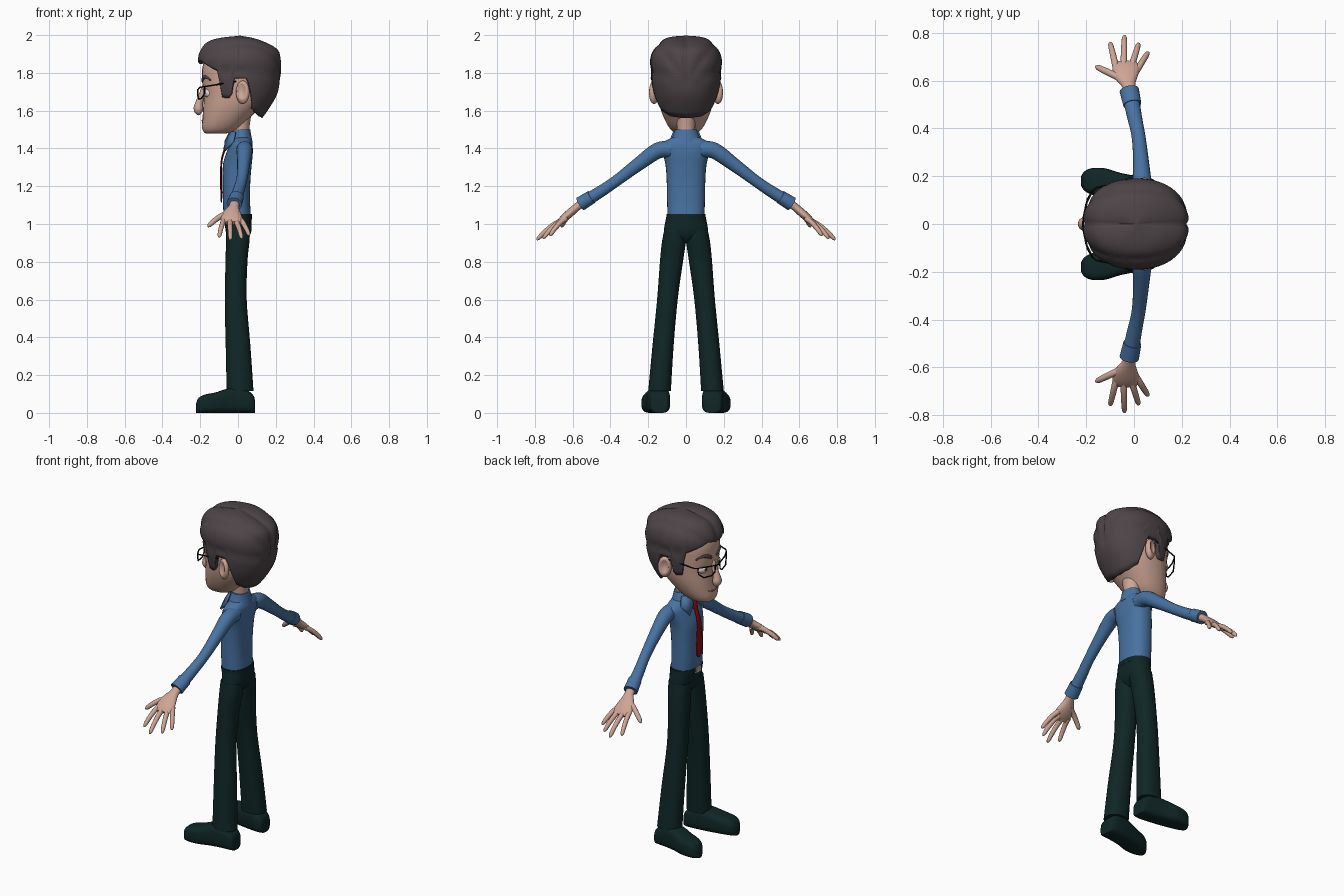
import bpy, bmesh, math
from mathutils import Vector, Matrix

if "Cube" in bpy.data.objects:
    bpy.data.objects.remove(bpy.data.objects["Cube"])


def material(name, r, g, b):
    m = bpy.data.materials.new(name)
    m.use_nodes = True
    m.diffuse_color = (r, g, b, 1)
    bsdf = next(n for n in m.node_tree.nodes if n.type == 'BSDF_PRINCIPLED')
    bsdf.inputs["Base Color"].default_value = (r, g, b, 1)
    bsdf.inputs["Roughness"].default_value = 0.8
    return m


HAIR = material("dark_brown_hair", .075, .058, .064)
SKIN = material("skin", .62, .38, .30)
SHIRT = material("blue_shirt", .065, .17, .36)
CLOTH = material("dark_green_cloth", .005, .019, .019)
RED = material("red_tie", .25, .004, .006)
BLACK = material("black", .004, .004, .004)
WHITE = material("eye_white", .75, .75, .72)
IRIS = material("green_iris", .08, .14, .06)
METAL = material("buckle_metal", .5, .42, .36)
LIP = material("lip", .35, .15, .12)


def finish(obj, mats, mirror):
    bpy.context.scene.collection.objects.link(obj)
    for m in mats:
        obj.data.materials.append(m)
    if mirror:
        mod = obj.modifiers.new("Mirror", 'MIRROR')
        mod.use_axis = (False, True, False)
        mod.use_mirror_merge = False
    return obj


def from_bmesh(name, bm, mats, mirror=False, angle=45):
    bmesh.ops.recalc_face_normals(bm, faces=bm.faces)
    me = bpy.data.meshes.new(name)
    bm.to_mesh(me)
    bm.free()
    me.shade_smooth()
    me.set_sharp_from_angle(angle=math.radians(angle))
    return finish(bpy.data.objects.new(name, me), mats, mirror)


def smooth(rows, k=4):
    """Catmull-Rom interpolation of a list of number rows."""
    out = []
    for i in range(len(rows) - 1):
        a, b, c, d = (rows[max(0, min(len(rows) - 1, i + j))] for j in (-1, 0, 1, 2))
        for s in range(k):
            t = s / k
            out.append([q + .5 * t * (r - p + t * (2*p - 5*q + 4*r - e + t * (3*(q - r) + e - p)))
                        for p, q, r, e in zip(a, b, c, d)])
    return out + [list(rows[-1])]


def loft(name, rings, mat, mirror=False, n=24, power=1.0):
    """Skin rings of (centre, axis u, axis v) into a capped solid."""
    bm = bmesh.new()
    bend = lambda v: math.copysign(abs(v) ** power, v)
    loops = []
    for c, u, v in rings:
        loops.append([bm.verts.new(c + u * bend(math.cos(a)) + v * bend(math.sin(a)))
                      for a in (2 * math.pi * i / n for i in range(n))])
    for lo, hi in zip(loops, loops[1:]):
        for i in range(n):
            j = (i + 1) % n
            bm.faces.new((lo[i], lo[j], hi[j], hi[i]))
    bm.faces.new(loops[0])
    bm.faces.new(loops[-1])
    return from_bmesh(name, bm, [mat], mirror)


def stack(name, rows, mat, mirror=False, power=1.0, k=4):
    """Upright loft from rows of (z, x0, x1, y0, y1)."""
    rings = [(Vector(((a + b) / 2, (c + d) / 2, z)), Vector(((b - a) / 2, 0, 0)),
              Vector((0, (d - c) / 2, 0))) for z, a, b, c, d in smooth(rows, k)]
    return loft(name, rings, mat, mirror, 32, power)


def centred(rows):
    return [(z, a, b, -w, w) for z, a, b, w in rows]


def tube(name, rows, mat, mirror=False, ref=(1, 0, 0), n=16, k=4):
    """Loft along a path from rows of (x, y, z, ru, rv); ru lies along ref."""
    pts = smooth(rows, k)
    rings = []
    for i, p in enumerate(pts):
        d = (Vector(pts[min(i + 1, len(pts) - 1)][:3]) - Vector(pts[max(i - 1, 0)][:3])).normalized()
        u = Vector(ref)
        u = (u - d * u.dot(d)).normalized()
        rings.append((Vector(p[:3]), u * p[3], d.cross(u) * p[4]))
    return loft(name, rings, mat, mirror, n)


def wire(name, lines, radius, mat, mirror):
    cu = bpy.data.curves.new(name, 'CURVE')
    cu.dimensions = '3D'
    cu.bevel_depth = radius
    cu.bevel_resolution = 2
    for pts, cyclic in lines:
        sp = cu.splines.new('POLY')
        sp.points.add(len(pts) - 1)
        sp.use_cyclic_u = cyclic
        for q, p in zip(sp.points, pts):
            q.co = (*p, 1)
    return finish(bpy.data.objects.new(name, cu), [mat], mirror)


def ball(centre, radii, segs=32):
    bm = bmesh.new()
    m = Matrix.Translation(centre) @ Matrix.Diagonal((*radii, 1)) @ Matrix.Rotation(math.pi / 2, 4, 'Y')
    bmesh.ops.create_uvsphere(bm, u_segments=segs, v_segments=segs // 2, radius=1, matrix=m)
    return bm


# Trousers, belt and shoes
stack("trouser_legs", [(.115, -.06, .082, .08, .2), (.35, -.065, .066, .066, .178), (.6, -.07, .046, .044, .153),
                       (.8, -.066, .05, .016, .138), (.9, -.064, .06, .001, .128), (.97, -.064, .064, -.01, .115)],
      CLOTH, True, .9)
stack("trouser_hips", centred([(.9, -.03, .03, .03), (.925, -.055, .055, .09), (.96, -.065, .07, .115),
                               (1.0, -.07, .072, .112), (1.045, -.077, .071, .102)]), CLOTH, power=.9)
stack("belt", centred([(1.025, -.079, .073, .105), (1.052, -.08, .073, .104)]), CLOTH, power=.9, k=1)
bm = bmesh.new()
bmesh.ops.create_cube(bm, size=1, matrix=Matrix.Translation((-.081, 0, 1.037)) @ Matrix.Diagonal((.012, .045, .03, 1)))
from_bmesh("belt_buckle", bm, [METAL])
shoe = [(.09, .14, .03, .06), (.083, .14, .046, .09), (.05, .14, .056, .12), (0, .145, .058, .134),
        (-.06, .155, .06, .127), (-.12, .17, .063, .108), (-.175, .178, .056, .097), (-.208, .18, .04, .08),
        (-.222, .18, .018, .05)]
loft("shoes", [(Vector((x, y, h / 2)), Vector((0, w, 0)), Vector((0, 0, h / 2))) for x, y, w, h in smooth(shoe)],
     CLOTH, True, 32, .6)

# Shirt
front = [(1.04, -.076, .068, .098), (1.12, -.08, .064, .1), (1.22, -.081, .065, .102), (1.31, -.08, .072, .108),
         (1.37, -.064, .078, .122), (1.42, -.043, .077, .132), (1.445, -.03, .07, .1), (1.465, -.02, .062, .055)]
stack("shirt_body", centred(front), SHIRT, power=.85)
tube("shirt_sleeves", [(.035, .08, 1.395, .042, .044), (.034, .15, 1.388, .042, .043), (.03, .25, 1.318, .034, .036),
                       (.02, .36, 1.235, .029, .03), (.002, .45, 1.173, .031, .031), (-.018, .55, 1.112, .036, .034)],
     SHIRT, True, n=20)
tube("shirt_cuffs", [(-.007, .5, 1.143, .038, .036), (-.02, .56, 1.106, .041, .038)], SHIRT, True, n=20, k=1)
stack("collar_band", centred([(1.43, -.045, .078, .085), (1.47, -.035, .07, .068), (1.5, -.02, .065, .057)]), SHIRT)
bm = bmesh.new()
flap = [(-.037, .006, 1.485), (-.062, .022, 1.435), (-.066, .062, 1.385), (-.02, .084, 1.432), (-.01, .062, 1.485)]
bm.faces.new([bm.verts.new(p) for p in flap])
collar = from_bmesh("collar_flaps", bm, [SHIRT], True)
collar.modifiers.new("Thickness", 'SOLIDIFY').thickness = .012

# Tie
tube("tie", [(-.088, 0, 1.115, .004, .003), (-.088, 0, 1.15, .03, .005), (-.09, 0, 1.25, .026, .005),
             (-.086, 0, 1.34, .019, .005), (-.066, 0, 1.405, .014, .006)], RED, ref=(0, 1, 0))
tube("tie_knot", [(-.07, 0, 1.395, .012, .008), (-.056, 0, 1.43, .023, .013), (-.042, 0, 1.455, .02, .01)],
     RED, ref=(0, 1, 0))

# Hands
tube("palms", [(-.016, .545, 1.113, .027, .024), (-.022, .58, 1.088, .028, .021), (-.032, .62, 1.053, .05, .022),
               (-.034, .655, 1.024, .056, .018), (-.034, .678, 1.006, .046, .01)], SKIN, True, n=20)
fingers = {"index_fingers": ((-.074, .65, 1.022), (-.10, .76, .93)),
           "middle_fingers": ((-.043, .66, 1.018), (-.04, .79, .915)),
           "ring_fingers": ((-.012, .655, 1.018), (.02, .757, .922)),
           "little_fingers": ((.006, .635, 1.03), (.06, .72, .938)),
           "thumbs": ((-.045, .605, 1.06), (-.16, .66, .985))}
for name, (a, b) in fingers.items():
    a, b = Vector(a), Vector(b)
    r = .015 if name == "thumbs" else .0135
    rows = [(*(a.lerp(b, t) + Vector((0, 0, .012 * math.sin(math.pi * t)))), r * s, r * s)
            for t, s in ((0, 1.1), (.35, 1), (.7, .92), (.92, .75), (1, .25))]
    tube(name, rows, SKIN, True, ref=(0, 1, 0) if name == "thumbs" else (1, 0, 0), n=12)

# Head
stack("neck", centred([(1.42, -.025, .06, .047), (1.5, -.03, .06, .047), (1.58, -.03, .07, .055)]), SKIN)
stack("head", centred([(1.478, -.165, -.07, .04), (1.488, -.182, -.03, .068), (1.515, -.191, .015, .092),
                       (1.56, -.188, .06, .116), (1.62, -.184, .12, .138), (1.68, -.182, .16, .15),
                       (1.76, -.19, .18, .156), (1.84, -.186, .185, .157), (1.91, -.15, .15, .125),
                       (1.95, -.1, .1, .07)]), SKIN, power=.87)
tube("nose", [(-.176, 0, 1.735, .012, .012), (-.19, 0, 1.69, .014, .015), (-.205, 0, 1.642, .021, .02),
              (-.209, 0, 1.61, .028, .026), (-.203, 0, 1.588, .02, .018), (-.198, 0, 1.582, .006, .006)],
     SKIN, ref=(0, 1, 0))
tube("mouth", [(-.179, -.045, 1.558, .003, .003), (-.19, 0, 1.548, .004, .004), (-.179, .045, 1.558, .003, .003)],
     LIP, n=8)

# Ears with a hollowed outer side
bm = ball((.025, .168, 1.697), (.036, .026, .062))
for v in bm.verts:
    r = math.hypot((v.co.x - .02) / .036, (v.co.z - 1.705) / .062)
    if v.co.y > .168 and r < .65:
        v.co.y -= .022 * (1 - r / .65) ** .5
    v.co.y += .25 * (v.co.x - .02)
from_bmesh("ears", bm, [SKIN], True, 80)

# Eyes with lids, irises and pupils chosen by direction
eyes = from_bmesh("eyes", ball((-.147, .062, 1.695), (.034, .036, .03)), [WHITE, SKIN, IRIS, BLACK], True, 80)
for f in eyes.data.polygons:
    d = f.center - Vector((-.147, .062, 1.695))
    r = math.hypot(d.y, d.z)
    f.material_index = 3 if r < .006 else 2 if r < .014 else 1 if d.z > .013 or d.z < -.018 else 0
tube("eyebrows", [(-.188, .022, 1.752, .004, .006), (-.186, .04, 1.765, .008, .011), (-.174, .078, 1.779, .007, .009),
                  (-.146, .116, 1.762, .004, .004)], HAIR, True, n=10)

# Glasses
lens = [(-.212, .02, 1.712), (-.2, .085, 1.724), (-.175, .138, 1.728), (-.177, .132, 1.69), (-.194, .105, 1.665),
        (-.207, .05, 1.66), (-.212, .025, 1.675)]
wire("glasses_frames", [(lens, True), ([lens[0], (-.214, 0, 1.709)], False),
                        ([lens[2], (-.16, .152, 1.73), (-.01, .18, 1.755)], False)], .004, BLACK, True)

# Hair: a shell hanging down to a hairline, with combed ridges
line = [(0, 1.85), (20, 1.868), (35, 1.845), (50, 1.822), (58, 1.81), (63, 1.67), (78, 1.665), (82, 1.77), (99, 1.77),
        (106, 1.68), (116, 1.60), (140, 1.57), (180, 1.56)]
shape = smooth([(1.55, .12, -.17, .112), (1.62, .17, -.18, .152), (1.7, .212, -.186, .177), (1.8, .226, -.196, .188),
                (1.87, .226, -.212, .188), (1.925, .21, -.197, .17), (1.965, .14, -.163, .137),
                (1.985, .08, -.1, .095), (2.0, .01, .01, 0)], 6)


def lookup(table, x):
    for a, b in zip(table, table[1:]):
        if x <= b[0]:
            t = max(0, (x - a[0]) / (b[0] - a[0]))
            return [p + (q - p) * t for p, q in zip(a, b)][1:]
    return list(table[-1])[1:]


COLS, ROWS = 96, 24
core = Vector((.01, 0, 1.75))
bend = lambda v: math.copysign(abs(v) ** .9, v)
bm = bmesh.new()
grid = []
for j in range(ROWS):
    ring = []
    for i in range(COLS):
        a = 2 * math.pi * i / COLS
        low = lookup(line, abs(math.degrees(a) - 360 * (a > math.pi)))[0]
        z = low + (2.0 - low) * math.sin(j / ROWS * math.pi / 2)
        back, fore, wide = lookup(shape, z)
        reach = .01 - fore if math.cos(a) > 0 else back - .01
        p = Vector((.01 - reach * bend(math.cos(a)), wide * bend(math.sin(a)), z))
        ridge = abs(math.cos(5 * math.atan2(z - 1.75, abs(p.y)))) ** .6 - .8
        fade = min(1, max(0, (z - 1.7) / .1)) * min(1, (ROWS - j) / 4)
        ring.append(bm.verts.new(p + (p - core).normalized() * .012 * ridge * fade))
    grid.append(ring)
crown = bm.verts.new((.01, 0, 1.997))
for i in range(COLS):
    k = (i + 1) % COLS
    for lo, hi in zip(grid, grid[1:]):
        bm.faces.new((lo[i], lo[k], hi[k], hi[i]))
    bm.faces.new((grid[-1][i], grid[-1][k], crown))
hair = from_bmesh("hair", bm, [HAIR], angle=60)
solid = hair.modifiers.new("Thickness", 'SOLIDIFY')
solid.thickness = .04
solid.offset = -1
